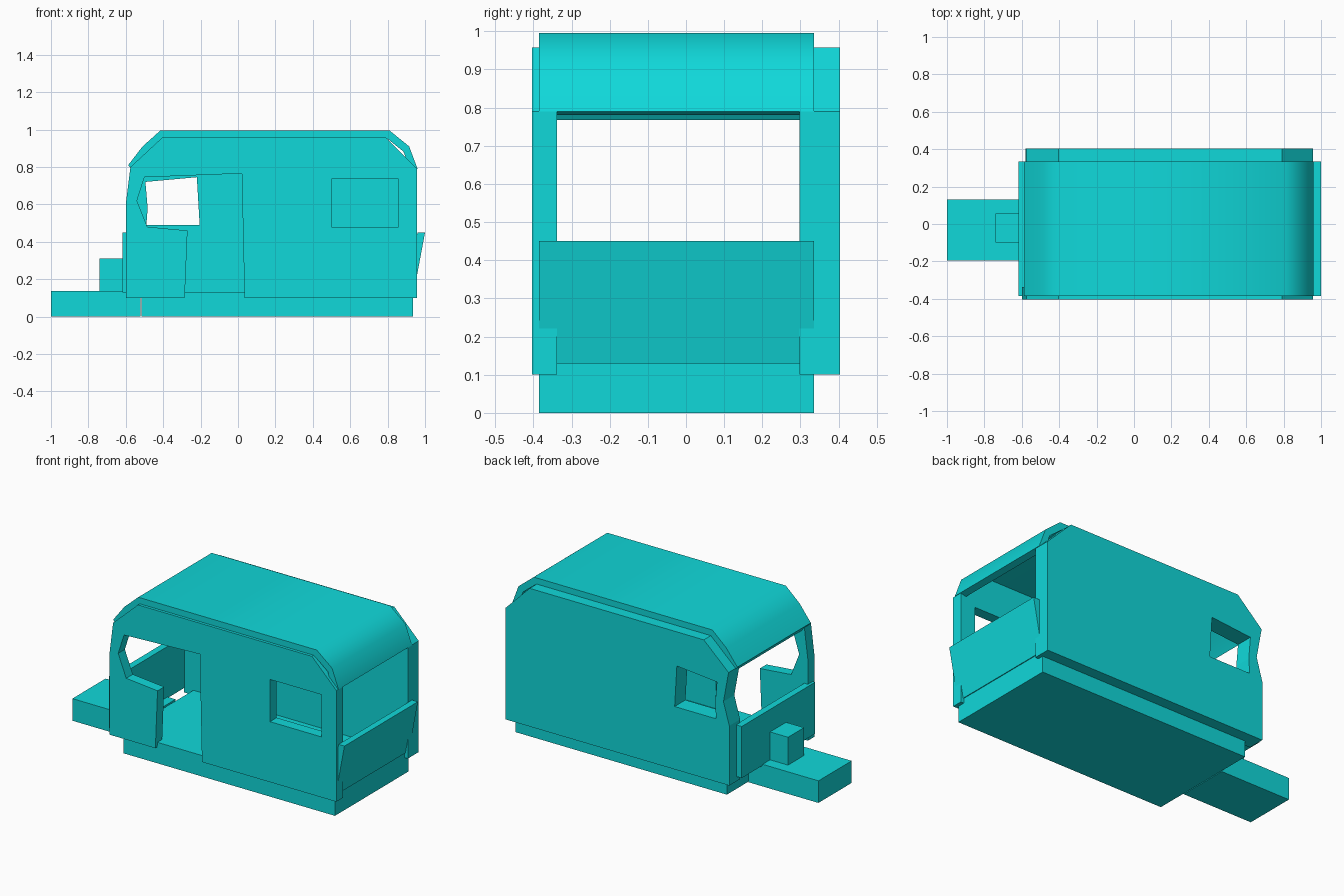
import bpy, bmesh, math

cube = bpy.data.objects.get("Cube")
if cube:
    bpy.data.objects.remove(cube, do_unlink=True)

teal = bpy.data.materials.new("teal")
teal.use_nodes = True
TEAL = (0.005, 0.69, 0.70, 1)
teal.diffuse_color = TEAL
teal.node_tree.nodes["Principled BSDF"].inputs["Base Color"].default_value = TEAL


def slab(name, y0, y1, *outlines, smooth=False):
    """Extrude x-z outlines from y0 to y1; any further outlines are holes."""
    curve = bpy.data.curves.new(name, "CURVE")
    curve.dimensions = "2D"
    curve.fill_mode = "BOTH"
    curve.extrude = (y1 - y0) / 2
    for pts in outlines:
        spline = curve.splines.new("POLY")
        spline.points.add(len(pts) - 1)
        for point, (x, z) in zip(spline.points, pts):
            point.co = (x, z, 0, 1)
        spline.use_cyclic_u = True
    obj = bpy.data.objects.new(name, curve)
    bpy.context.collection.objects.link(obj)
    obj.rotation_euler.x = math.pi / 2
    obj.location.y = (y0 + y1) / 2
    bpy.ops.object.select_all(action="DESELECT")
    obj.select_set(True)
    bpy.context.view_layer.objects.active = obj
    bpy.ops.object.convert(target="MESH")
    obj = bpy.context.view_layer.objects.active
    # Weld the caps to the rim
    bm = bmesh.new()
    bm.from_mesh(obj.data)
    bmesh.ops.remove_doubles(bm, verts=bm.verts, dist=0.0005)
    bmesh.ops.recalc_face_normals(bm, faces=bm.faces)
    bm.to_mesh(obj.data)
    bm.free()
    obj.data.materials.clear()
    obj.data.materials.append(teal)
    bpy.ops.object.shade_flat()
    if smooth:
        bpy.ops.object.shade_smooth_by_angle(angle=math.radians(50))
    return obj


def rect(x0, x1, z0, z1):
    return [(x0, z0), (x1, z0), (x1, z1), (x0, z1)]


LEFT, RIGHT = 0.335, -0.385   # body width in y

# Chassis, drawbar and the box on it
slab("chassis", RIGHT, LEFT, rect(-0.515, 0.935, 0, 0.13))
slab("drawbar", -0.195, 0.13, rect(-1.0, -0.52, 0, 0.137))
slab("drawbar_box", -0.10, 0.057, rect(-0.74, -0.60, 0.13, 0.31))

# Low end panels
slab("nose_panel", RIGHT, LEFT, rect(-0.617, -0.575, 0.13, 0.45))
slab("tail_panel", RIGHT, LEFT,
     [(0.94, 0.13), (1.0, 0.45), (0.96, 0.45), (0.90, 0.13)])

# Door-side wall: the doorway and nose window are one open notch
slab("door_wall", -0.403, -0.338,
     [(-0.60, 0.10), (-0.285, 0.10), (-0.27, 0.46), (-0.485, 0.48),
      (-0.54, 0.62), (-0.50, 0.745), (0.02, 0.765), (0.035, 0.10),
      (0.957, 0.10), (0.957, 0.79), (0.79, 0.957), (-0.405, 0.957),
      (-0.575, 0.80), (-0.60, 0.60)],
     rect(0.502, 0.855, 0.475, 0.737))

# Closed wall with its window
slab("closed_wall", 0.298, 0.404,
     [(-0.58, 0.10), (0.957, 0.10), (0.957, 0.79), (0.79, 0.957),
      (-0.405, 0.957), (-0.575, 0.80), (-0.54, 0.61), (-0.58, 0.47)],
     [(-0.49, 0.49), (-0.205, 0.49), (-0.22, 0.745), (-0.495, 0.72),
      (-0.483, 0.58)])

# Roof shell bent down at both ends
slab("roof", RIGHT, LEFT,
     [(-0.587, 0.81), (-0.51, 0.91), (-0.415, 0.995), (0.81, 0.995),
      (0.915, 0.91), (0.96, 0.79), (0.92, 0.78), (0.885, 0.882),
      (0.80, 0.95), (-0.40, 0.95), (-0.48, 0.88), (-0.553, 0.768)],
     smooth=True)
